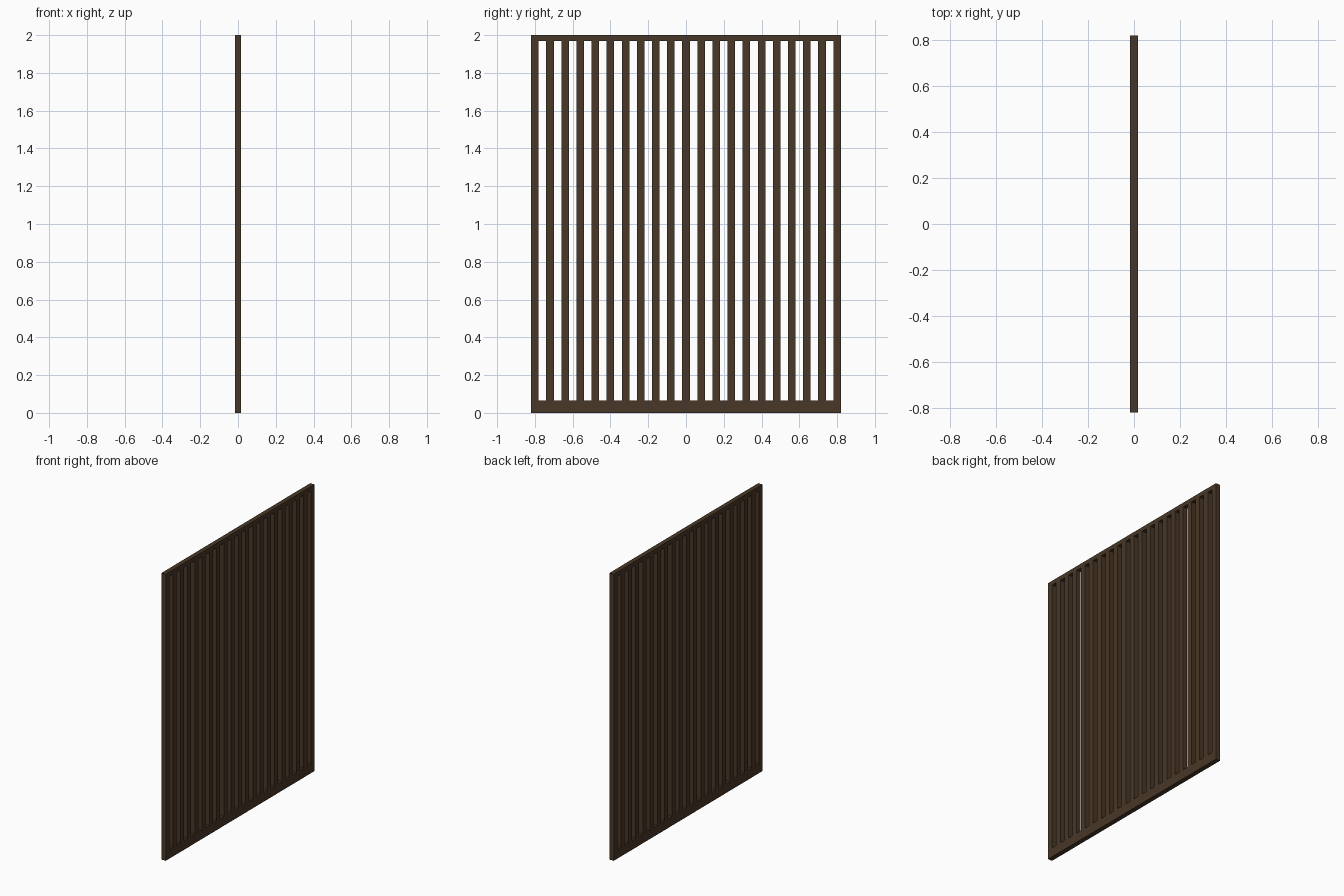
import bpy

if "Cube" in bpy.data.objects:
    bpy.data.objects.remove(bpy.data.objects["Cube"])

WIDTH, HEIGHT, DEPTH = 1.64, 2.0, 0.033
BOTTOM, TOP = 0.065, 0.03
COUNT, PITCH, SLAT = 21, 0.08, 0.04

wood = bpy.data.materials.new("dark_wood")
wood.diffuse_color = (0.065, 0.038, 0.02, 1)
wood.use_nodes = True
wood.node_tree.nodes["Principled BSDF"].inputs["Base Color"].default_value = wood.diffuse_color


def box(name, y, z0, z1, width):
    bpy.ops.mesh.primitive_cube_add(size=1, location=(0, y, (z0 + z1) / 2))
    ob = bpy.context.object
    ob.name = name
    ob.scale = (DEPTH, width, z1 - z0)
    bpy.ops.object.transform_apply(location=False, rotation=False, scale=True)
    ob.data.materials.append(wood)
    return ob


# Horizontal rails
box("bottom_rail", 0, 0, BOTTOM, WIDTH)
box("top_rail", 0, HEIGHT - TOP, HEIGHT, WIDTH)

# Evenly spaced upright slats between the rails
for i in range(COUNT):
    box(f"slat_{i + 1:02d}", (i - (COUNT - 1) / 2) * PITCH, BOTTOM, HEIGHT - TOP, SLAT)
